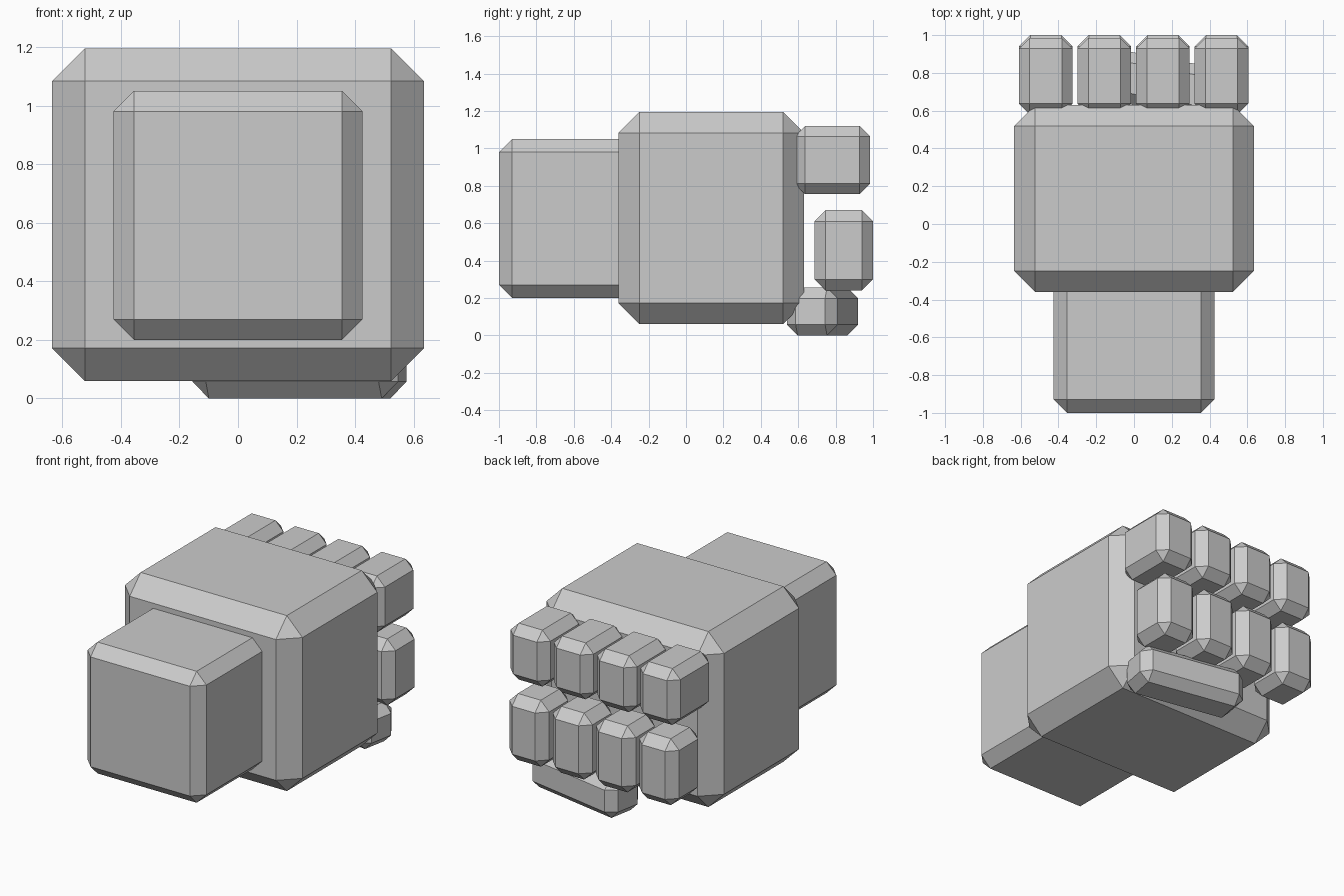
import bpy, bmesh, math
from mathutils import Matrix, Vector

if "Cube" in bpy.data.objects:
    bpy.data.objects.remove(bpy.data.objects["Cube"])

grey = bpy.data.materials.new("plain_grey")
grey.diffuse_color = (0.6, 0.6, 0.6, 1)
grey.use_nodes = True
grey.node_tree.nodes["Principled BSDF"].inputs["Base Color"].default_value = grey.diffuse_color


def chamfered_box(name, lo, hi, bevel, turn=0.0):
    """Box between two corners with single-segment chamfers, turned about z."""
    lo, hi = Vector(lo), Vector(hi)
    bm = bmesh.new()
    bmesh.ops.create_cube(bm, size=1, matrix=Matrix.Diagonal((*(hi - lo), 1)))
    bmesh.ops.bevel(bm, geom=bm.edges[:], offset=bevel, segments=1,
                    affect='EDGES', profile=0.5)
    mesh = bpy.data.meshes.new(name)
    bm.to_mesh(mesh)
    bm.free()
    mesh.materials.append(grey)
    obj = bpy.data.objects.new(name, mesh)
    obj.location = (lo + hi) / 2
    obj.rotation_euler.z = math.radians(turn)
    bpy.context.collection.objects.link(obj)
    return obj


# Wrist and palm blocks
chamfered_box("wrist", (-0.425, -1.0, 0.20), (0.425, -0.15, 1.05), 0.07)
chamfered_box("palm", (-0.635, -0.36, 0.06), (0.635, 0.63, 1.195), 0.112)

# Four curled fingers, each with an upper and a lower segment
for i in range(4):
    x = (i - 1.5) * 0.31 - 0.002
    w = 0.142
    chamfered_box(f"upper_finger_{i + 1}", (x - w, 0.58, 0.755), (x + w, 0.985, 1.12), 0.057)
    chamfered_box(f"lower_finger_{i + 1}", (x - w, 0.687, 0.24), (x + w, 1.0, 0.67), 0.06)

# Thumb lying across the bottom, slightly turned
cx, cy, hl, hw = 0.21, 0.73, 0.357, 0.137
chamfered_box("thumb", (cx - hl, cy - hw, 0.0), (cx + hl, cy + hw, 0.255), 0.057, turn=-10.5)
